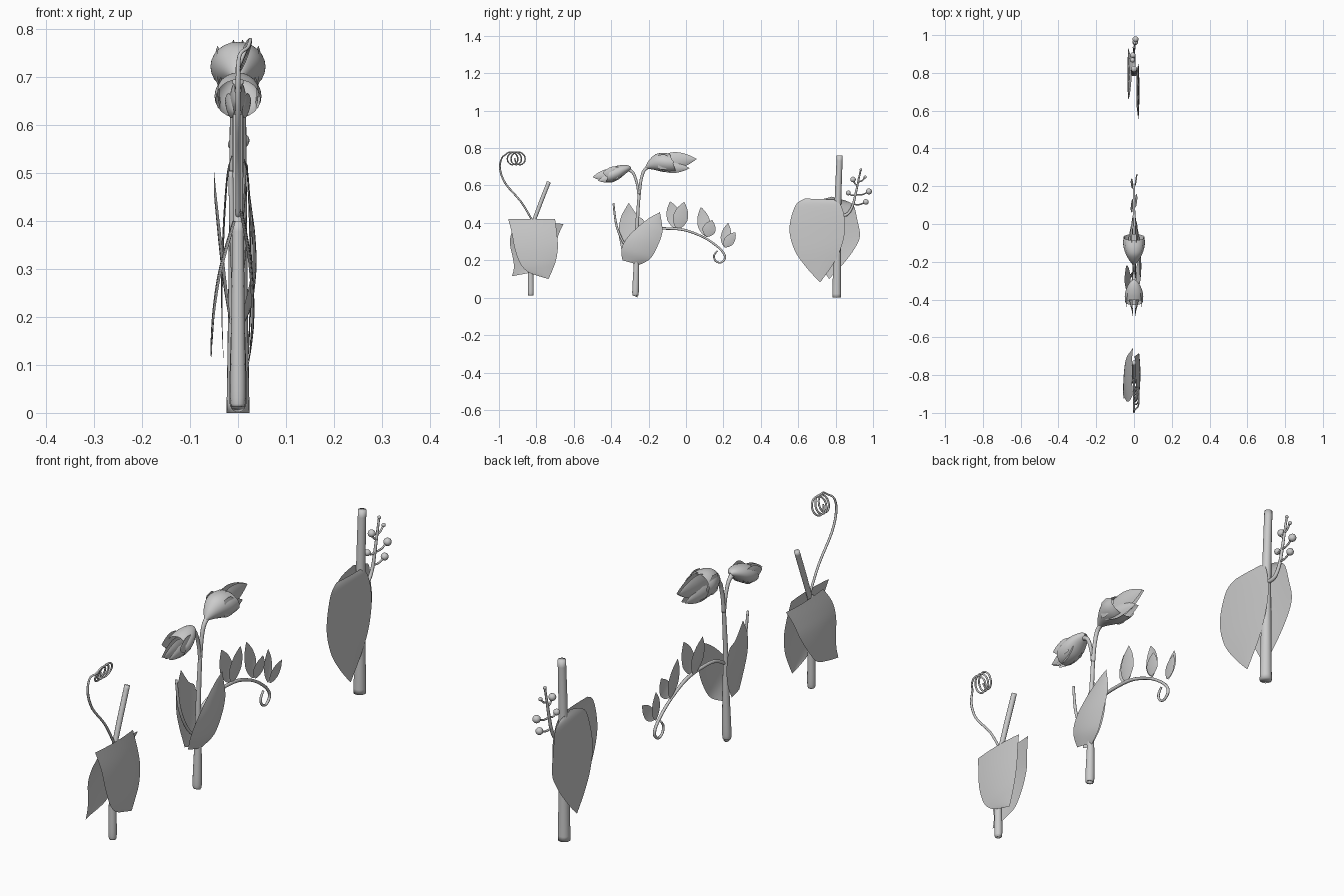
import bpy, math
from mathutils import Vector


def smooth_rows(rows, n=5):
    # Catmull-Rom interpolation of tuples of any length
    rows = [Vector(r) for r in rows]
    out = []
    for i in range(len(rows) - 1):
        p0, p1 = rows[max(i - 1, 0)], rows[i]
        p2, p3 = rows[i + 1], rows[min(i + 2, len(rows) - 1)]
        for k in range(n):
            t = k / n
            out.append(0.5 * (2 * p1 + (p2 - p0) * t + (2 * p0 - 5 * p1 + 4 * p2 - p3) * t * t
                              + (3 * p1 - p0 - 3 * p2 + p3) * t ** 3))
    return out + [rows[-1]]


def grid_mesh(name, rows, closed=False):
    n = len(rows[0])
    faces = []
    for i in range(len(rows) - 1):
        for j in range(n if closed else n - 1):
            k = (j + 1) % n
            faces.append((i * n + j, i * n + k, (i + 1) * n + k, (i + 1) * n + j))
    me = bpy.data.meshes.new(name)
    me.from_pydata([p for r in rows for p in r], [], faces)
    me.shade_smooth()
    ob = bpy.data.objects.new(name, me)
    bpy.context.collection.objects.link(ob)
    return ob


def tube(name, pts, n=6, sides=14):
    # pts: (x, y, z, radius), swept in a rolling frame with capped ends
    s = smooth_rows(pts, n)
    c = [Vector(p[:3]) for p in s]
    u = Vector((1, 0, 0))
    rows = []
    for i, p in enumerate(c):
        t = (c[min(i + 1, len(c) - 1)] - c[max(i - 1, 0)]).normalized()
        u = (u - t * u.dot(t)).normalized()
        v = t.cross(u)
        ring = [p + s[i][3] * (math.cos(a) * u + math.sin(a) * v)
                for a in [2 * math.pi * j / sides for j in range(sides)]]
        if i == 0:
            rows.append([p] * sides)
        rows.append(ring)
    rows.append([c[-1]] * sides)
    ob = grid_mesh(name, rows, True)
    ob.data.validate()
    return ob


def sheet(name, rows, cup=0.0, cols=8):
    # rows: (y0, z0, y1, z1, x) edge-to-edge across the blade
    out = []
    for r in smooth_rows(rows):
        line = []
        for j in range(cols + 1):
            t = j / cols
            w = math.hypot(r[2] - r[0], r[3] - r[1])
            line.append((r[4] + cup * w * 4 * t * (1 - t),
                         r[0] + (r[2] - r[0]) * t, r[1] + (r[3] - r[1]) * t))
        out.append(line)
    return grid_mesh(name, out)


def leaflet(name, base, tip, width, x0, x1, peak=0.45, cup=0.05):
    # pointed oval blade from base to tip
    b, t = Vector(base), Vector(tip)
    d = t - b
    nrm = Vector((-d.y, d.x)).normalized()
    rows = []
    for f, w in ((0, 0.04), (0.12, 0.55), (peak * 0.65, 0.9), (peak, 1), (0.7, 0.78), (0.87, 0.4), (1, 0)):
        c = b + d * f
        p, q = c + nrm * w * width / 2, c - nrm * w * width / 2
        rows.append((p.x, p.y, q.x, q.y, x0 + (x1 - x0) * f))
    return sheet(name, rows, cup)


def bell(name, rings, tilt, sides=24):
    # rings: (y, z, radius x, radius z)
    rows = []
    for y, z, rx, rz in smooth_rows(rings):
        rows.append([(rx * math.cos(a), y + tilt * rz * math.sin(a), z + rz * math.sin(a))
                     for a in [2 * math.pi * j / sides for j in range(sides)]])
    return grid_mesh(name, rows, True)


# Left cutting: stem, side stem and coiled tendril
tube("left_stem", [(0, -.83, .015, .008), (0, -.83, .03, .016), (0, -.83, .2, .014), (0, -.825, .40, .012)])
tube("left_upper_stem", [(0, -.825, .38, .010), (0, -.78, .5, .011), (0, -.733, .62, .011)])
coil = [(0, -.815, .40, .005), (0, -.88, .51, .005), (0, -.965, .61, .005),
        (0, -.995, .69, .005), (.003, -.985, .745, .004)]
for i in range(22):
    a = math.radians(150 - i * 50)
    coil.append((.012 + .014 * math.sin(a * .97), -.94 + .0027 * i + .033 * math.cos(a), .745 + .034 * math.sin(a), .0038))
tube("left_tendril", coil, 4, 8)

# Left cutting: two clasping leaves
sheet("left_leaf_near", [(-.95, .42, -.70, .42, .003), (-.93, .34, -.69, .34, .018), (-.915, .26, -.685, .27, .026),
                         (-.885, .18, -.695, .20, .028), (-.84, .135, -.715, .145, .025), (-.77, .11, -.735, .10, .022)], .03)
sheet("left_leaf_far", [(-.90, .40, -.655, .395, -.005), (-.935, .34, -.68, .34, -.022), (-.94, .28, -.70, .28, -.037),
                        (-.925, .21, -.74, .21, -.048), (-.92, .16, -.79, .15, -.053), (-.93, .115, -.85, .13, -.055)], -.03)

# Middle plant: stem and flower stalks
tube("middle_stem", [(0, -.27, .015, .010), (0, -.27, .03, .018), (0, -.265, .2, .014),
                     (0, -.262, .38, .010), (0, -.25, .56, .008)])
tube("right_flower_stalk", [(0, -.25, .55, .008), (0, -.24, .63, .008), (0, -.22, .685, .009), (0, -.17, .712, .012)])
tube("left_flower_stalk", [(0, -.252, .54, .007), (0, -.262, .61, .007), (0, -.285, .67, .008), (0, -.325, .69, .012)])
tube("thin_stalk", [(-.004, -.265, .22, .006), (-.008, -.325, .28, .006), (-.012, -.37, .38, .006), (-.015, -.388, .505, .005)])

# Middle plant: blossoms with a hood and paired upright petals
bell("right_flower_hood", [(-.215, .695, .006, .006), (-.19, .71, .026, .024), (-.15, .72, .047, .045),
                           (-.11, .722, .057, .052), (-.07, .722, .056, .048)], -.35)
bell("left_flower_hood", [(-.295, .69, .006, .006), (-.315, .685, .026, .022), (-.35, .67, .043, .040),
                          (-.385, .661, .049, .044), (-.415, .655, .046, .040)], .35)
for s, n in ((-1, "far"), (1, "near")):
    leaflet("right_flower_petal_" + n, (-.17, .725), (.058, .742), .09, .015 * s, .004 * s, .5, .12 * s)
    leaflet("right_flower_lower_petal_" + n, (-.16, .70), (.02, .692), .06, .03 * s, .008 * s, .5, .15 * s)
    leaflet("left_flower_petal_" + n, (-.34, .665), (-.50, .645), .065, .012 * s, .004 * s, .5, .12 * s)
    leaflet("left_flower_lower_petal_" + n, (-.34, .655), (-.47, .625), .05, .025 * s, .008 * s, .5, .15 * s)
    # petal tips flaring from the sides of each hood
    for nm, y0, z0, d, r in (("right", -.15, .725, .085, .05), ("left", -.36, .667, -.085, .042)):
        rows = []
        for f, w in ((0, .9), (.4, 1), (.75, .6), (1, .05)):
            rows.append((y0 + d * f, z0 - r * .8 * w, y0 + d * f, z0 + r * .8 * w, s * (r * .8 + .008 * f)))
        sheet(nm + "_flower_side_petal_" + n, rows, .08 * s)

# Middle plant: basal leaves
sheet("middle_leaf_near", [(-.34, .20, -.25, .175, .006), (-.345, .26, -.19, .21, .022), (-.315, .32, -.15, .28, .030),
                           (-.25, .385, -.127, .345, .030), (-.19, .43, -.128, .39, .027), (-.14, .457, -.139, .455, .025)], .05)
sheet("middle_leaf_far", [(-.33, .20, -.28, .185, -.016), (-.352, .29, -.24, .25, -.026), (-.36, .36, -.22, .33, -.034),
                          (-.348, .43, -.225, .41, -.042), (-.325, .475, -.26, .44, -.047), (-.306, .507, -.305, .505, -.05)], -.04)

# Middle plant: arching branch with paired leaflets and curled end
tube("leaflet_branch", [(.002, -.262, .33, .007), (.004, -.2, .362, .007), (.004, -.12, .37, .007), (.003, -.01, .362, .007), (0, .09, .325, .006),
                        (0, .16, .28, .006), (0, .20, .24, .006), (0, .208, .21, .006), (0, .185, .187, .005),
                        (0, .158, .197, .005), (0, .150, .225, .005), (0, .168, .252, .004)], 6, 10)
for i, (b, t1, t2, w) in enumerate([((-.045, .365), (-.085, .515), (-.01, .512), .08),
                                    ((.11, .325), (.08, .485), (.14, .415), .07),
                                    ((.205, .27), (.225, .40), (.265, .35), .055)]):
    leaflet(f"leaflet_far_{i}", b, t1, w, -.004, -.018, .45, -.05)
    leaflet(f"leaflet_near_{i}", b, t2, w, .004, .018, .45, .05)

# Right cutting: stem and two heart-shaped leaves
tube("right_stem", [(0, .806, 0, .024), (0, .808, .2, .021), (0, .812, .5, .018), (0, .822, .76, .016)], 6, 20)
sheet("right_leaf_near", [(.635, .53, .79, .525, .012), (.59, .50, .825, .50, .018), (.56, .42, .845, .44, .022),
                          (.555, .34, .85, .36, .024), (.585, .245, .83, .27, .025), (.645, .16, .79, .185, .023),
                          (.715, .083, .72, .085, .02)], .015)
sheet("right_leaf_far", [(.78, .54, .85, .52, -.012), (.70, .51, .895, .495, -.02), (.67, .43, .915, .42, -.026),
                         (.66, .34, .93, .33, -.03), (.68, .25, .90, .26, -.032), (.72, .17, .84, .18, -.032),
                         (.765, .10, .77, .105, -.03)], -.015)

# Right cutting: berry spray
tube("spray_stem", [(0, .815, .44, .009), (0, .86, .445, .008), (0, .89, .49, .007), (0, .91, .57, .006), (0, .935, .69, .004)], 5, 10)
berries = [((0, .905, .55), (-.008, .868, .56), .013), ((0, .905, .55), (.008, .978, .568), .016),
           ((0, .893, .50), (.006, .962, .512), .015), ((0, .915, .60), (-.006, .893, .632), .015),
           ((0, .92, .62), (.004, .958, .645), .008), ((0, .92, .63), (0, .935, .685), .007)]
for i, (a, b, r) in enumerate(berries):
    m = ((a[0] + b[0]) / 2, (a[1] + b[1]) / 2, (a[2] + b[2]) / 2 - .008)
    tube(f"berry_stalk_{i}", [(*a, .004), (*m, .004), (*b, .004)], 4, 8)
    bpy.ops.mesh.primitive_uv_sphere_add(segments=16, ring_count=10, radius=r, location=b)
    bpy.context.object.name = f"berry_{i}"
    bpy.context.object.data.shade_smooth()
bpy.context.view_layer.update()
